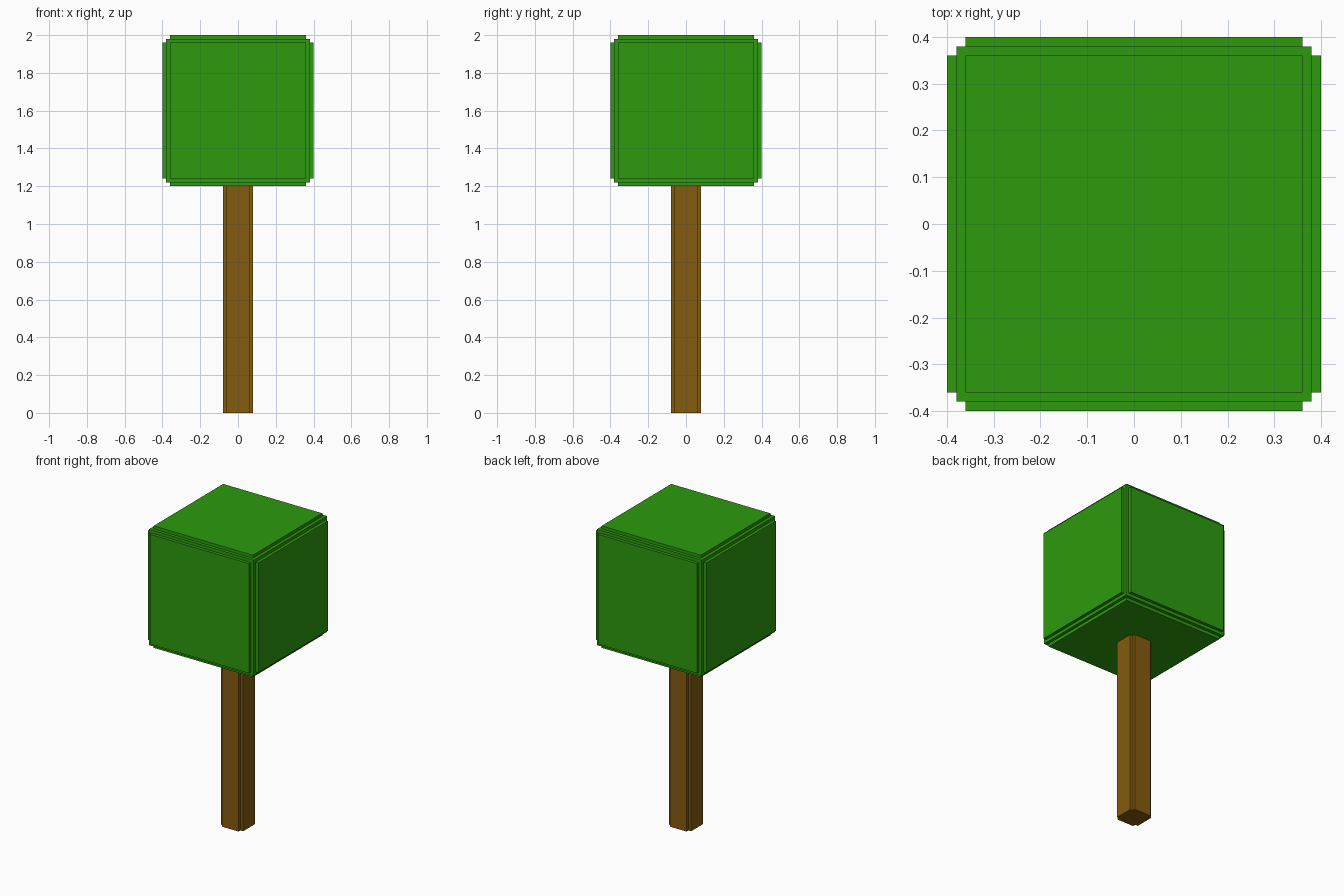
import bpy
import bmesh
from mathutils import Matrix

cube = bpy.data.objects.get("Cube")
if cube:
    bpy.data.objects.remove(cube, do_unlink=True)


def make_material(name, rgb):
    mat = bpy.data.materials.new(name)
    mat.use_nodes = True
    color = (*rgb, 1.0)
    mat.diffuse_color = color
    mat.node_tree.nodes["Principled BSDF"].inputs["Base Color"].default_value = color
    return mat


def finish(bm, name, mat):
    bmesh.ops.recalc_face_normals(bm, faces=bm.faces[:])
    mesh = bpy.data.meshes.new(name)
    bm.to_mesh(mesh)
    bm.free()
    mesh.materials.append(mat)
    obj = bpy.data.objects.new(name, mesh)
    bpy.context.collection.objects.link(obj)
    return obj


leaf_green = make_material("leaf green", (0.026, 0.328, 0.0044))
bark_brown = make_material("bark brown", (0.231, 0.107, 0.0044))

STEP = 0.02  # size of every notch along the edges

# Crown: a cube with a slightly smaller raised panel on each of its six sides
bm = bmesh.new()
bmesh.ops.create_cube(bm, size=0.76, matrix=Matrix.Translation((0, 0, 1.6)))
panels = bm.faces[:]
bmesh.ops.inset_individual(bm, faces=panels, thickness=STEP, use_even_offset=True)
raised = bmesh.ops.extrude_discrete_faces(bm, faces=panels)["faces"]
for face in raised:
    offset = face.normal.copy() * STEP
    bmesh.ops.translate(bm, verts=face.verts[:], vec=offset)
finish(bm, "crown", leaf_green)

# Trunk: square post with a notch cut along each vertical corner
TRUNK_HALF, TRUNK_HEIGHT = 0.08, 1.2
inner = TRUNK_HALF - STEP
corner = [(TRUNK_HALF, inner), (inner, inner), (inner, TRUNK_HALF)]
profile = []
for turn in range(4):
    profile += corner
    corner = [(-y, x) for x, y in corner]  # quarter turn

bm = bmesh.new()
base = bm.faces.new([bm.verts.new((x, y, 0)) for x, y in profile])
extruded = bmesh.ops.extrude_face_region(bm, geom=[base], use_keep_orig=True)["geom"]
top_verts = [v for v in extruded if isinstance(v, bmesh.types.BMVert)]
bmesh.ops.translate(bm, verts=top_verts, vec=(0, 0, TRUNK_HEIGHT))
finish(bm, "trunk", bark_brown)
